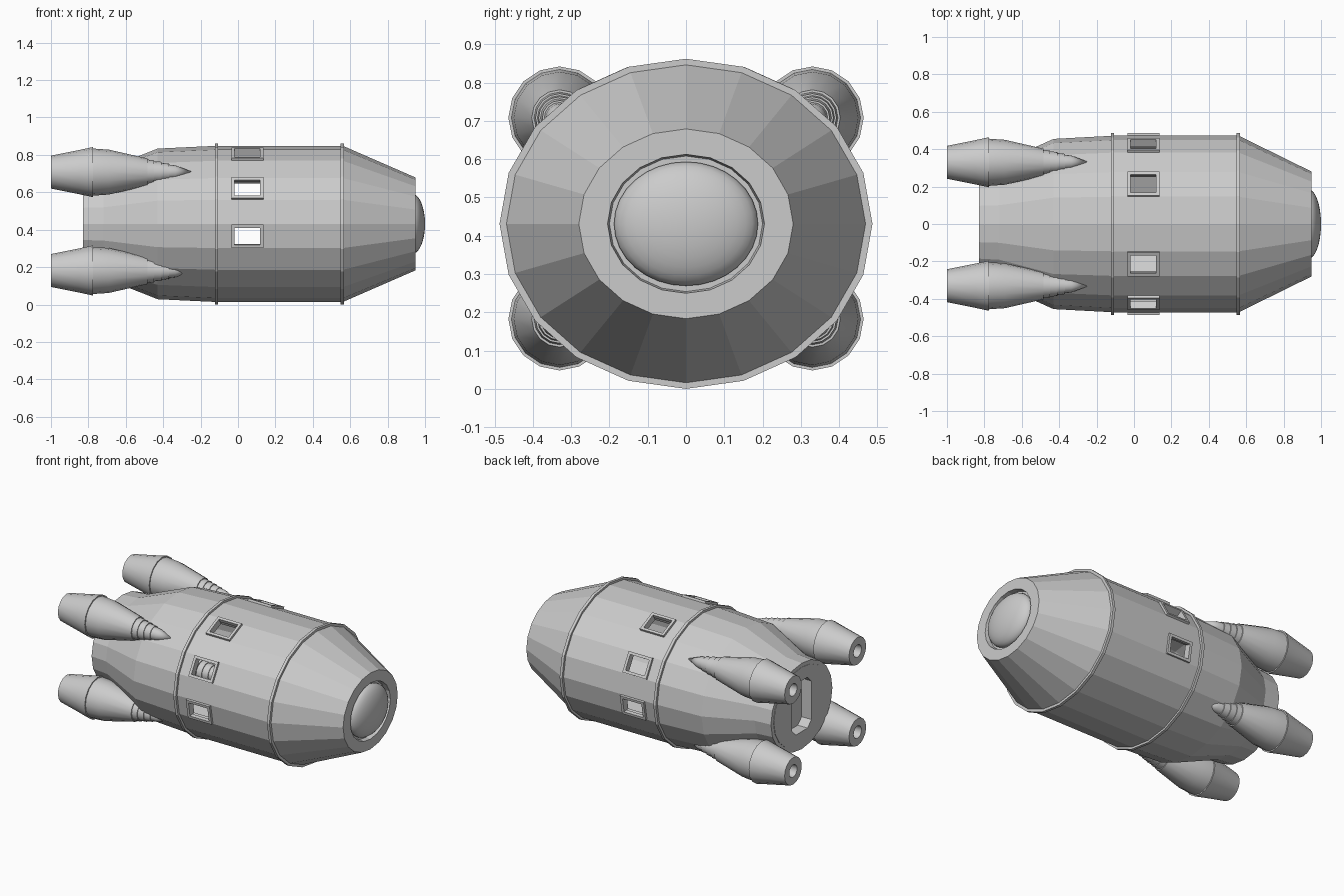
import bpy, bmesh
from math import sin, cos, pi
from mathutils import Vector

if "Cube" in bpy.data.objects:
    bpy.data.objects.remove(bpy.data.objects["Cube"])

CZ = 0.431      # height of hull axis
RATIO = 0.885   # hull is slightly flattened
SIDES = 20


def ring_point(r, i, n, ratio):
    a = 2 * pi * i / n
    return r * cos(a), r * ratio * sin(a)


def finish(bm, name, loc=(0, 0, 0), smooth=False):
    me = bpy.data.meshes.new(name)
    bm.to_mesh(me)
    bm.free()
    ob = bpy.data.objects.new(name, me)
    ob.location = loc
    bpy.context.collection.objects.link(ob)
    if smooth:
        bpy.ops.object.select_all(action='DESELECT')
        ob.select_set(True)
        bpy.context.view_layer.objects.active = ob
        bpy.ops.object.shade_smooth_by_angle(angle=0.6)
    return ob


def revolve(profile, n, ratio=1.0, closed=False):
    """Lathe (x, r) points around the x axis; r = 0 makes a pole."""
    bm = bmesh.new()
    rings = []
    for x, r in profile:
        if r == 0:
            rings.append([bm.verts.new((x, 0, 0))] * n)
        else:
            rings.append([bm.verts.new((x, *ring_point(r, i, n, ratio))) for i in range(n)])
    pairs = list(zip(rings, rings[1:]))
    if closed:
        pairs.append((rings[-1], rings[0]))
    grid = []
    for a, b in pairs:
        row = []
        for i in range(n):
            k = (i + 1) % n
            vs = list(dict.fromkeys((a[i], a[k], b[k], b[i])))
            row.append(bm.faces.new(vs))
        grid.append(row)
    bmesh.ops.recalc_face_normals(bm, faces=bm.faces)
    return bm, grid


# Hull shell: stern, barrel, tapered nose with recess; window facets are opened
WX0, WX1 = -0.035, 0.135
WINDOWS = (19, 1, 3, 6, 8, 10)
hull_profile = [(-0.83, 0.315), (-0.72, 0.325), (-0.43, 0.455), (-0.11, 0.472),
                (WX0, 0.472), (WX1, 0.472), (0.56, 0.472), (0.95, 0.28),
                (0.95, 0.205), (0.92, 0.2), (0.92, 0)]
bm, grid = revolve(hull_profile, SIDES, RATIO)
panes = [grid[4][i] for i in WINDOWS]
bmesh.ops.inset_individual(bm, faces=panes, thickness=0.018)
bmesh.ops.delete(bm, geom=panes, context='FACES')
hull = finish(bm, "hull", (0, 0, CZ))
sol = hull.modifiers.new("shell", 'SOLIDIFY')
sol.thickness = 0.035
sol.offset = -1

# Raised frames around the windows
for num, i in enumerate(WINDOWS):
    p = Vector((0, *ring_point(0.472, i, SIDES, RATIO)))
    q = Vector((0, *ring_point(0.472, i + 1, SIDES, RATIO)))
    mid, t = (p + q) / 2, (q - p).normalized()
    nrm = Vector((0, t.z, -t.y))
    hx, ht = (WX1 - WX0) / 2, (q - p).length / 2 - 0.002
    bm = bmesh.new()
    loops = []
    for inset, h in ((0, -0.01), (0, 0.014), (0.017, 0.014), (0.017, -0.01)):
        loops.append([bm.verts.new(Vector(((WX0 + WX1) / 2 + sx * (hx - inset), 0, 0))
                                   + mid + t * sy * (ht - inset) + nrm * h)
                      for sx, sy in ((-1, -1), (1, -1), (1, 1), (-1, 1))])
    for a, b in zip(loops, loops[1:] + loops[:1]):
        for k in range(4):
            m = (k + 1) % 4
            bm.faces.new((a[k], a[m], b[m], b[k]))
    bmesh.ops.recalc_face_normals(bm, faces=bm.faces)
    finish(bm, f"window_frame_{num}", (0, 0, CZ))

# Hoops around the barrel
for name, x in (("rear_hoop", -0.115), ("front_hoop", 0.557)):
    bm, _ = revolve([(x - 0.009, 0.46), (x - 0.009, 0.487), (x + 0.009, 0.487), (x + 0.009, 0.46)],
                    SIDES, RATIO, closed=True)
    finish(bm, name, (0, 0, CZ))

# Nose dome
bm = bmesh.new()
bmesh.ops.create_uvsphere(bm, u_segments=32, v_segments=16, radius=1)
for v in bm.verts:
    v.co = Vector((v.co.z * 0.07, v.co.x * 0.188, v.co.y * 0.162))
bmesh.ops.recalc_face_normals(bm, faces=bm.faces)
finish(bm, "nose_dome", (0.93, 0, CZ), smooth=True)

# Stern plate with a sunken hatch
bm, _ = revolve([(-0.83, 0), (-0.83, 0.285), (-0.71, 0.285), (-0.71, 0)], SIDES, RATIO)
plate = finish(bm, "stern_plate", (0, 0, CZ))
bm = bmesh.new()
w, h, c = 0.1, 0.165, 0.04
outline = [(w, h - c), (w - c, h), (c - w, h), (-w, h - c),
           (-w, c - h), (c - w, -h), (w - c, -h), (w, c - h)]
face = bm.faces.new([bm.verts.new((-0.9, y, z)) for y, z in outline])
ext = bmesh.ops.extrude_face_region(bm, geom=[face])
bmesh.ops.translate(bm, vec=(0.14, 0, 0),
                    verts=[g for g in ext['geom'] if isinstance(g, bmesh.types.BMVert)])
bmesh.ops.recalc_face_normals(bm, faces=bm.faces)
cutter = finish(bm, "hatch_cutter", (0, 0, CZ))
cutter.hide_render = True
cutter.hide_set(True)
cut = plate.modifiers.new("hatch", 'BOOLEAN')
cut.operation = 'DIFFERENCE'
cut.solver = 'EXACT'
cut.object = cutter

# Four engine pods: nozzle, collar, body, stepped spike
pod = [(-0.95, 0), (-0.95, 0.035), (-1.0, 0.04), (-1.0, 0.088), (-0.85, 0.118),
       (-0.775, 0.134), (-0.775, 0.126), (-0.69, 0.12), (-0.485, 0.073),
       (-0.485, 0.067), (-0.45, 0.063), (-0.45, 0.058), (-0.41, 0.055), (-0.41, 0.05),
       (-0.37, 0.045), (-0.37, 0.04), (-0.335, 0.036), (-0.24, 0)]
for sy, side in ((-1, "front"), (1, "back")):
    for z, level in ((0.708, "upper"), (0.182, "lower")):
        bm, _ = revolve(pod, 16)
        finish(bm, f"{level}_{side}_engine", (0, sy * 0.33, z), smooth=True)
